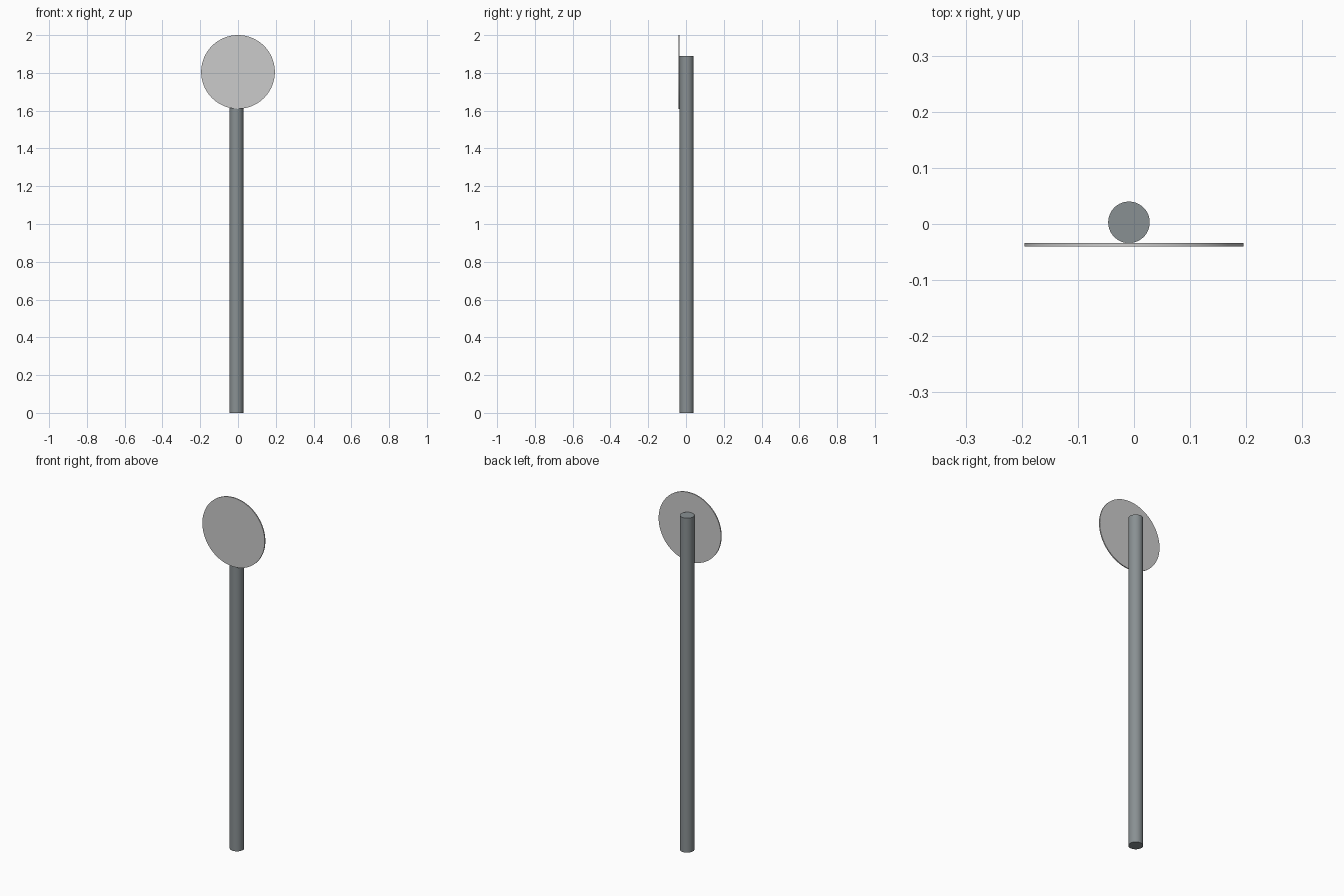
import bpy, math

if "Cube" in bpy.data.objects:
    bpy.data.objects.remove(bpy.data.objects["Cube"])


def cylinder(name, radius, depth, location, rotation=(0, 0, 0), sides=64):
    bpy.ops.mesh.primitive_cylinder_add(vertices=sides, radius=radius, depth=depth,
                                        location=location, rotation=rotation)
    obj = bpy.context.object
    obj.name = name
    return obj


# Round post, set slightly off centre behind the disc
post = cylinder("post", 0.037, 1.89, (-0.009, 0.003, 0.945))
bpy.ops.object.shade_smooth_by_angle(angle=math.radians(40))
post_paint = bpy.data.materials.new("post_grey")
post_paint.diffuse_color = (0.25, 0.28, 0.29, 1)
post_paint.use_nodes = True
post_paint.node_tree.nodes["Principled BSDF"].inputs["Base Color"].default_value = post_paint.diffuse_color
post.data.materials.append(post_paint)

# Thin round sign plate facing the front
cylinder("sign_disc", 0.195, 0.006, (0, -0.037, 1.805), (math.radians(90), 0, 0), 96)
bpy.ops.object.shade_smooth_by_angle(angle=math.radians(40))
